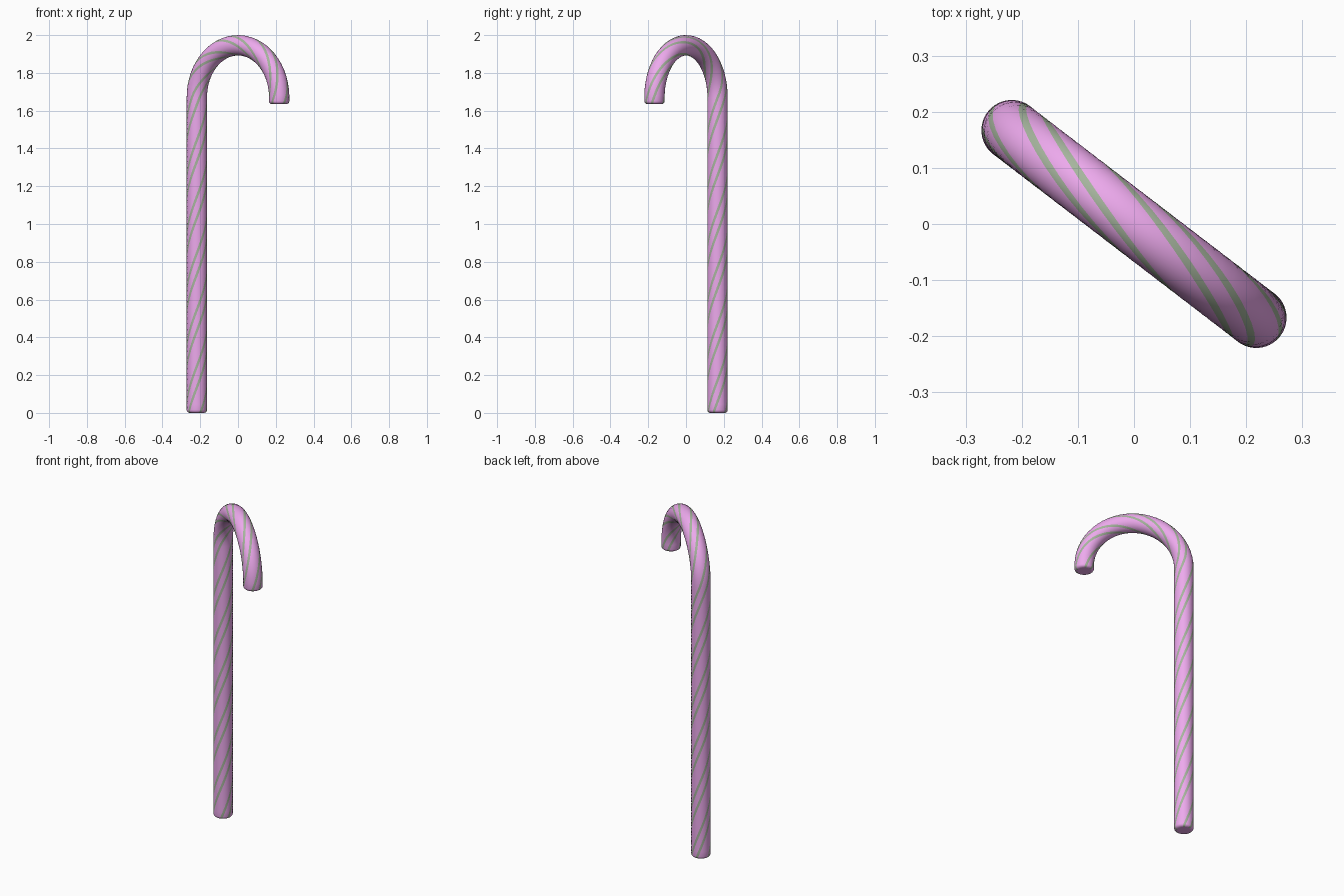
import bpy, bmesh, math
from mathutils import Vector

if "Cube" in bpy.data.objects:
    bpy.data.objects.remove(bpy.data.objects["Cube"])

R = 0.054            # candy thickness (radius)
HALF = 0.2745        # half span of the hook
ARC_Z = 2.0 - R - HALF
TIP_Z = 1.635
AXIS = Vector((0.218, -0.167, 0)).normalized()   # shaft -> tip direction
SIDE = Vector((-AXIS.y, AXIS.x, 0))              # normal of the hook plane
UP = Vector((0, 0, 1))
ARC_LEN = math.pi * HALF
LENGTH = ARC_Z + ARC_LEN + (ARC_Z - TIP_Z)
COLS, TWIST = 48, 7.0


def frame(s):
    """Centre and outward direction at distance s along the cane."""
    if s < ARC_Z:
        return -AXIS * HALF + UP * s, -AXIS
    if s < ARC_Z + ARC_LEN:
        a = (s - ARC_Z) / HALF
        out = -AXIS * math.cos(a) + UP * math.sin(a)
        return UP * ARC_Z + out * HALF, out
    return AXIS * HALF + UP * (ARC_Z - (s - ARC_Z - ARC_LEN)), AXIS


def material(name, colour):
    m = bpy.data.materials.new(name)
    m.diffuse_color = (*colour, 1)
    m.use_nodes = True
    m.node_tree.nodes["Principled BSDF"].inputs["Base Color"].default_value = m.diffuse_color
    return m


# stations along the cane: rounded ends plus even steps
BEV = 0.016
ends = [(BEV * (1 - math.sin(t)), R - BEV * (1 - math.cos(t)))
        for t in [math.pi / 2 * (1 - i / 4) for i in range(5)]]
steps = 86
middle = [(BEV + (LENGTH - 2 * BEV) * i / steps, R) for i in range(1, steps)]
stations = ends + middle + [(LENGTH - s, r) for s, r in reversed(ends)]

# twisted sweep: each column of faces spirals around the cane
bm = bmesh.new()
apex = ARC_Z + ARC_LEN / 2
rings = []
for s, r in stations:
    c, out = frame(s)
    ring = []
    for k in range(COLS):
        phi = 2 * math.pi * k / COLS + TWIST * (s - apex) - math.pi / 2 - 0.1
        ring.append(bm.verts.new(c + r * (out * math.cos(phi) - SIDE * math.sin(phi))))
    rings.append(ring)

for a, b in zip(rings, rings[1:]):
    for k in range(COLS):
        j = (k + 1) % COLS
        f = bm.faces.new((a[k], a[j], b[j], b[k]))
        f.material_index = 1 if k % 16 in (0, 1, 6, 7) else 0   # paired stripes
        f.smooth = True

# flat end caps
bm.faces.new(list(reversed(rings[0])))
bm.faces.new(rings[-1])
bmesh.ops.recalc_face_normals(bm, faces=bm.faces[:])

mesh = bpy.data.meshes.new("candy_cane")
bm.to_mesh(mesh)
bm.free()
mesh.materials.append(material("pink_candy", (0.85, 0.40, 0.85)))
mesh.materials.append(material("green_stripe", (0.38, 0.46, 0.34)))
cane = bpy.data.objects.new("candy_cane", mesh)
bpy.context.collection.objects.link(cane)
